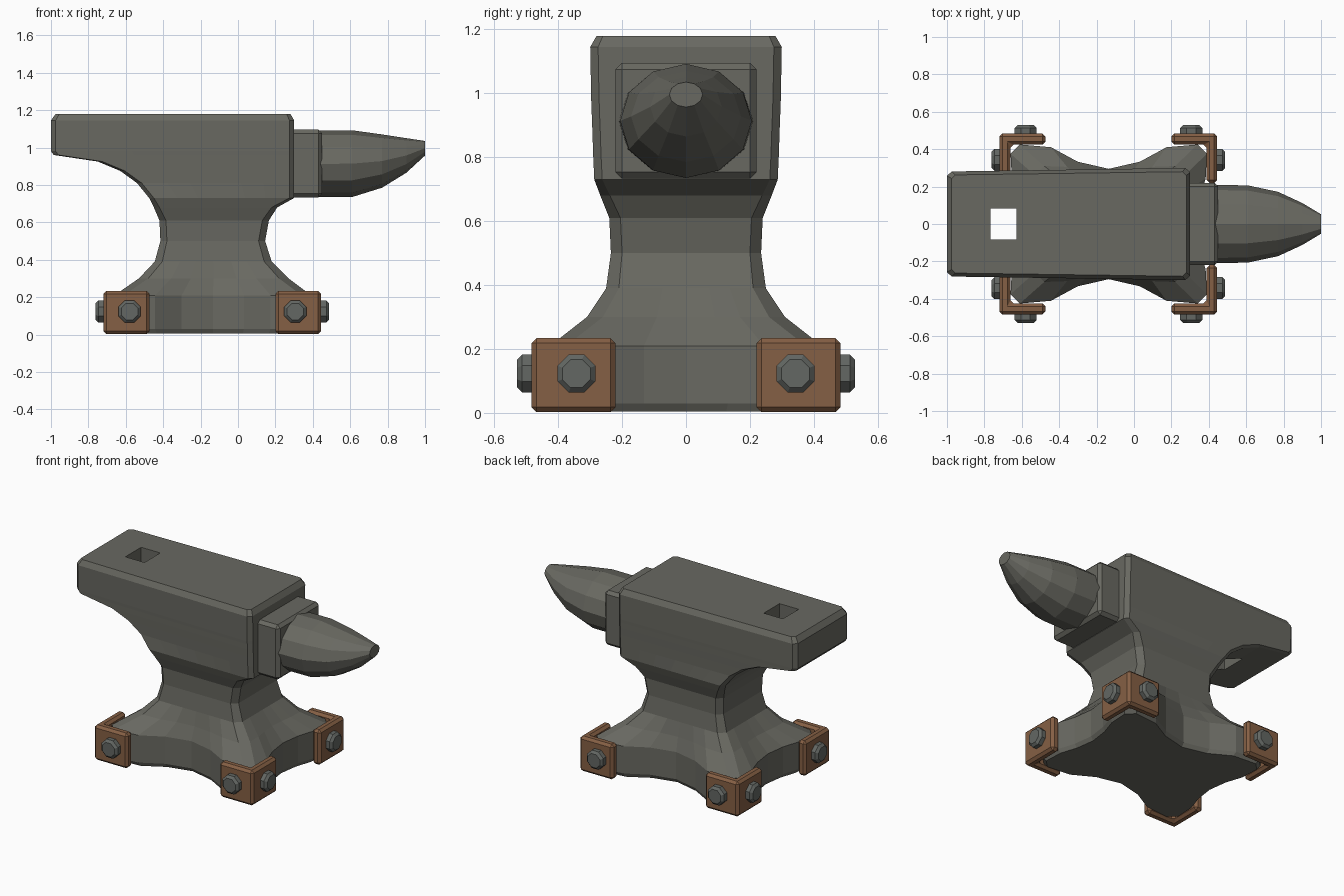
import bpy, bmesh, math
from mathutils import Matrix, Vector

default = bpy.data.objects.get("Cube")
if default:
    bpy.data.objects.remove(default, do_unlink=True)


def material(name, rgb):
    m = bpy.data.materials.new(name)
    m.use_nodes = True
    m.diffuse_color = (*rgb, 1)
    m.node_tree.nodes["Principled BSDF"].inputs["Base Color"].default_value = (*rgb, 1)
    return m


iron = material("dark iron", (0.14, 0.14, 0.12))
steel = material("bolt steel", (0.125, 0.135, 0.125))
copper = material("copper brown", (0.235, 0.115, 0.058))


def finish(name, bm, mat, bevel=0):
    bmesh.ops.recalc_face_normals(bm, faces=bm.faces)
    mesh = bpy.data.meshes.new(name)
    bm.to_mesh(mesh)
    bm.free()
    mesh.materials.append(mat)
    obj = bpy.data.objects.new(name, mesh)
    bpy.context.scene.collection.objects.link(obj)
    if bevel:
        mod = obj.modifiers.new("Chamfer", "BEVEL")
        mod.width = bevel
        mod.segments = 1
        mod.limit_method = "ANGLE"
        mod.angle_limit = math.radians(50)
    return obj


def loft(name, rings, mat, bevel=0):
    """Skin a stack of equal-length point rings and cap both ends."""
    bm = bmesh.new()
    loops = [[bm.verts.new(p) for p in ring] for ring in rings]
    n = len(loops[0])
    for a, b in zip(loops, loops[1:]):
        for i in range(n):
            j = (i + 1) % n
            bm.faces.new((a[i], a[j], b[j], b[i]))
    bm.faces.new(loops[0][::-1])
    bm.faces.new(loops[-1])
    return finish(name, bm, mat, bevel)


def section(z, x0, x1, hy, cut, dent_x=0, dent_y=0):
    """Chamfered rectangle whose four sides can be hollowed inward."""
    mid, hx = (x0 + x1) / 2, (x1 - x0) / 2
    points = []
    for side in range(4):
        sign = 1 if side < 2 else -1
        for t in (-1, -0.65, -0.35, 0, 0.35, 0.65, 1):
            hollow = math.cos(math.pi / 2 * min(1, abs(t) / 0.7))
            if side % 2 == 0:
                x, y = hx - dent_x * hollow, t * (hy - cut)
            else:
                x, y = -t * (hx - cut), hy - dent_y * hollow
            x, y = mid + sign * x, sign * y
            # The working face narrows slightly toward the heel
            if z > 0.8:
                y *= 1 - 0.05 * (0.3 - x)
            points.append((x, y, z))
    return points


# Body: hollowed foot, waist, flaring heel and flat working face
body = loft("anvil_body", [section(*s) for s in (
    (0.005, -0.645, 0.375, 0.41, 0.05, 0.06, 0.13),
    (0.03, -0.66, 0.39, 0.425, 0.05, 0.06, 0.13),
    (0.21, -0.66, 0.39, 0.425, 0.05, 0.06, 0.13),
    (0.30, -0.53, 0.27, 0.31, 0.05, 0.02, 0.04),
    (0.39, -0.445, 0.18, 0.25, 0.04),
    (0.50, -0.415, 0.145, 0.235, 0.035),
    (0.61, -0.42, 0.165, 0.24, 0.035),
    (0.68, -0.45, 0.21, 0.268, 0.03),
    (0.73, -0.475, 0.30, 0.287, 0.025),
    (0.81, -0.54, 0.30, 0.291, 0.025),
    (0.875, -0.63, 0.30, 0.293, 0.025),
    (0.925, -0.75, 0.30, 0.295, 0.025),
    (0.96, -0.985, 0.30, 0.296, 0.025),
    (0.98, -1.0, 0.30, 0.297, 0.025),
    (1.145, -1.0, 0.30, 0.300, 0.025),
    (1.18, -0.975, 0.28, 0.280, 0.02),
)], iron)

# Square tool hole through the heel
bm = bmesh.new()
bmesh.ops.create_cube(bm, size=1, matrix=Matrix.LocRotScale(
    Vector((-0.697, 0, 1.05)), None, Vector((0.14, 0.165, 0.6))))
cutter = finish("hole_cutter", bm, iron)
cutter.hide_render = True
mod = body.modifiers.new("Tool hole", "BOOLEAN")
mod.operation = "DIFFERENCE"
mod.solver = "EXACT"
mod.object = cutter
bpy.context.view_layer.objects.active = body
bpy.ops.object.modifier_apply(modifier=mod.name)
bpy.data.objects.remove(cutter, do_unlink=True)

# Step block between the face and the horn
bm = bmesh.new()
bmesh.ops.create_cube(bm, size=1, matrix=Matrix.LocRotScale(
    Vector((0.355, 0, 0.914)), None, Vector((0.19, 0.44, 0.362))))
finish("horn_step", bm, iron, 0.02)

# Tapered, faceted horn with an upward-set tip
SIDES = 12
horn = []
for x, low, high, ry in ((0.43, 0.735, 1.09, 0.21), (0.61, 0.735, 1.092, 0.206),
                         (0.77, 0.785, 1.07, 0.172), (0.90, 0.865, 1.05, 0.112),
                         (1.0, 0.957, 1.035, 0.052)):
    angles = [2 * math.pi * i / SIDES for i in range(SIDES)]
    horn.append([(x, ry * math.cos(a), (low + high) / 2 + (high - low) / 2 * math.sin(a))
                 for a in angles])
loft("horn", horn, iron)


def bolt(name, pos, axis):
    bm = bmesh.new()
    turn = Vector((0, 0, 1)).rotation_difference(axis).to_matrix().to_4x4()
    bmesh.ops.create_cone(bm, cap_ends=True, segments=8, radius1=0.064, radius2=0.064,
                          depth=0.06, matrix=Matrix.Translation(pos) @ turn
                          @ Matrix.Rotation(math.pi / 8, 4, "Z"))
    finish(name, bm, steel, 0.015)


# Corner brackets, each with a bolt on both outer faces
MID = -0.137
for sx, end in ((1, "left"), (-1, "right")):
    for sy, face in ((-1, "front"), (1, "back")):
        outline = ((0.582, 0.484), (0.337, 0.484), (0.337, 0.424),
                   (0.524, 0.424), (0.524, 0.22), (0.582, 0.22))
        rings = [[(MID + sx * x, sy * y, z) for x, y in outline] for z in (0.002, 0.234)]
        loft(f"{face}_{end}_bracket", rings, copper, 0.016)
        bolt(f"{face}_{end}_face_bolt", Vector((MID + sx * 0.443, sy * 0.498, 0.123)),
             Vector((0, sy, 0)))
        bolt(f"{face}_{end}_end_bolt", Vector((MID + sx * 0.594, sy * 0.343, 0.123)),
             Vector((sx, 0, 0)))
